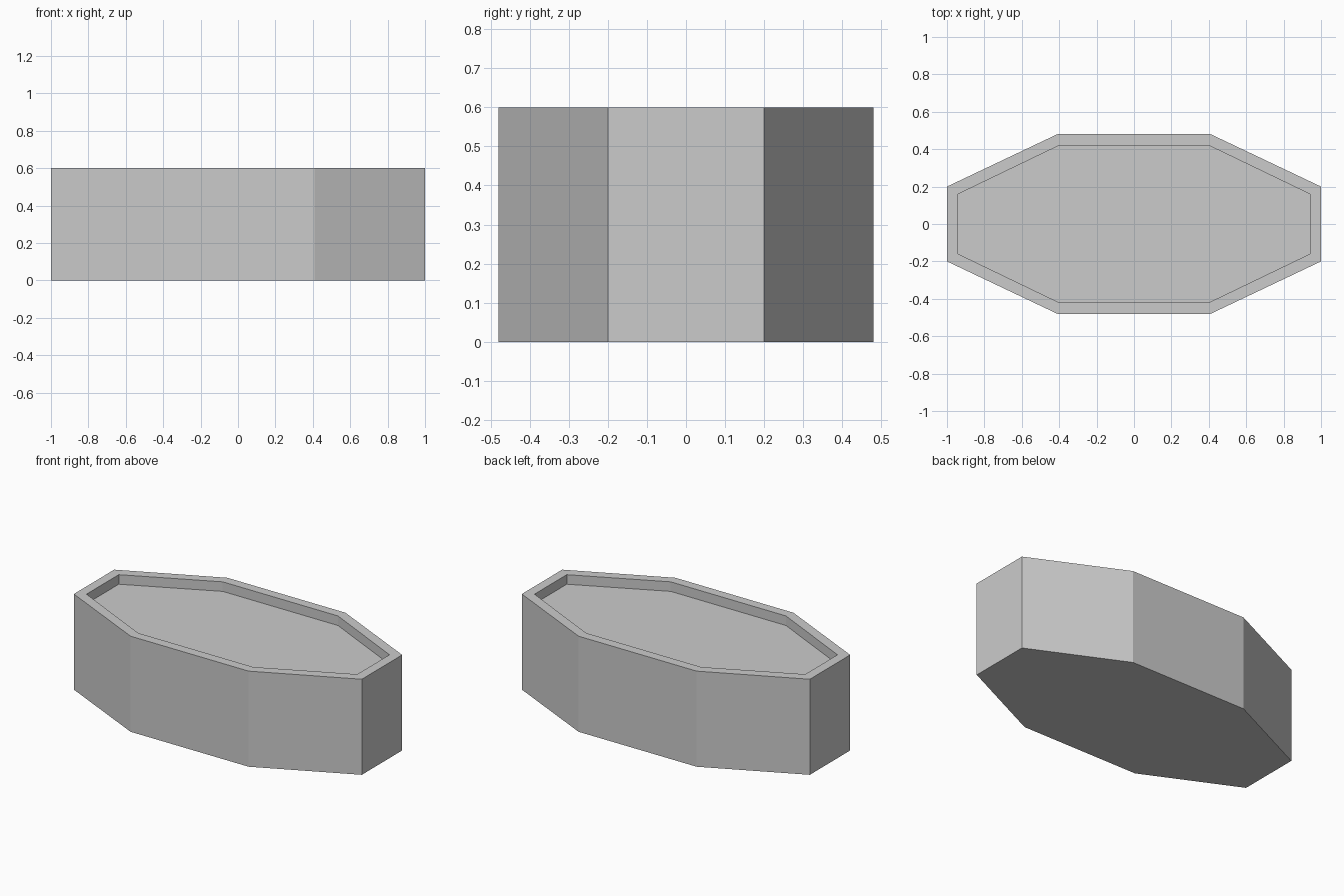
import bpy
import bmesh

cube = bpy.data.objects.get("Cube")
if cube:
    bpy.data.objects.remove(cube, do_unlink=True)

HEIGHT = 0.6
RECESS = 0.06

# Plain grey
grey = bpy.data.materials.new("plain_grey")
grey.use_nodes = True
colour = (0.6, 0.6, 0.6, 1)
grey.diffuse_color = colour
grey.node_tree.nodes["Principled BSDF"].inputs["Base Color"].default_value = colour


def octagon(bm, end_x, end_y, side_x, side_y, z):
    """Ring of vertices for an elongated octagon, counter-clockwise."""
    quarter = [(end_x, end_y), (side_x, side_y)]
    half = quarter + [(-x, y) for x, y in reversed(quarter)]
    ring = half + [(-x, -y) for x, y in half]
    return [bm.verts.new((x, y, z)) for x, y in ring]


def bridge(bm, lower, upper):
    """Join two rings with a band of quads."""
    n = len(lower)
    for i in range(n):
        j = (i + 1) % n
        bm.faces.new((lower[i], lower[j], upper[j], upper[i]))


# Tray body: base, outer wall, flat rim, inner wall and recessed floor
outer = (1.0, 0.2, 0.41, 0.48)
inner = (0.94, 0.16, 0.4, 0.42)
bm = bmesh.new()
rings = [
    octagon(bm, *outer, 0),
    octagon(bm, *outer, HEIGHT),
    octagon(bm, *inner, HEIGHT),
    octagon(bm, *inner, HEIGHT - RECESS),
]
for lower, upper in zip(rings, rings[1:]):
    bridge(bm, lower, upper)
bm.faces.new(list(reversed(rings[0])))
bm.faces.new(rings[-1])
bmesh.ops.recalc_face_normals(bm, faces=bm.faces[:])

mesh = bpy.data.meshes.new("octagonal_tray")
bm.to_mesh(mesh)
bm.free()
mesh.materials.append(grey)
tray = bpy.data.objects.new("octagonal_tray", mesh)
bpy.context.collection.objects.link(tray)
